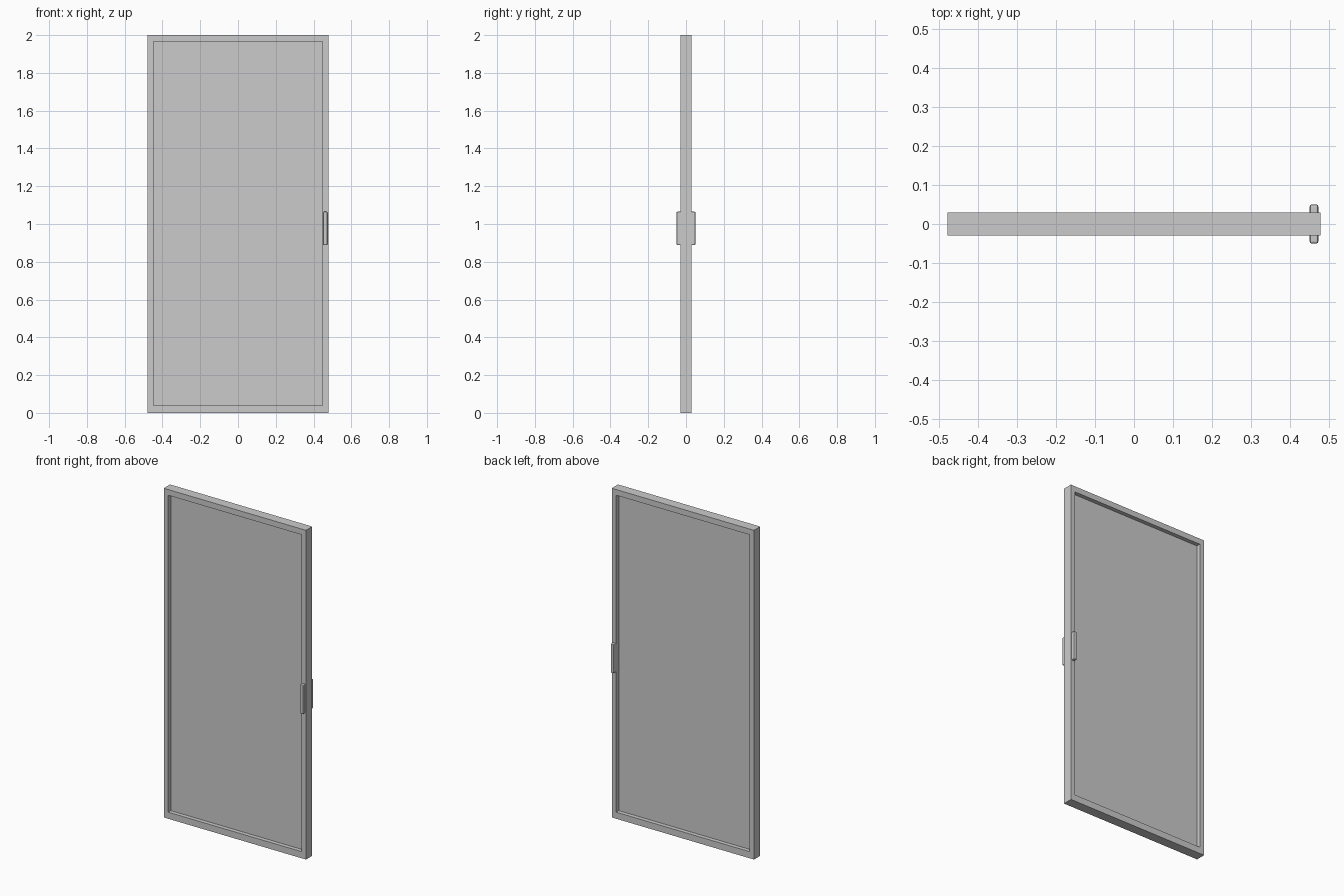
import bpy, bmesh
from mathutils import Vector

if "Cube" in bpy.data.objects:
    bpy.data.objects.remove(bpy.data.objects["Cube"])

W, H, T = 0.478, 2.0, 0.03          # half width, height, half thickness
IX, IZ0, IZ1 = 0.448, 0.04, 1.965   # frame opening


def finish(name, bm):
    bmesh.ops.recalc_face_normals(bm, faces=bm.faces)
    mesh = bpy.data.meshes.new(name)
    bm.to_mesh(mesh)
    bm.free()
    obj = bpy.data.objects.new(name, mesh)
    bpy.context.collection.objects.link(obj)
    return obj


def box(name, lo, hi, bevel=0):
    lo, hi = Vector(lo), Vector(hi)
    bm = bmesh.new()
    bmesh.ops.create_cube(bm, size=1)
    bmesh.ops.scale(bm, vec=hi - lo, verts=bm.verts)
    bmesh.ops.translate(bm, vec=(lo + hi) / 2, verts=bm.verts)
    if bevel:
        bmesh.ops.bevel(bm, geom=bm.edges[:], offset=bevel, segments=2,
                        profile=0.5, affect='EDGES')
    return finish(name, bm)


# door frame: rectangular section swept round the opening
bm = bmesh.new()
rings = []
for x, z0, z1, y in ((W, 0, H, -T), (IX, IZ0, IZ1, -T),
                     (IX, IZ0, IZ1, T), (W, 0, H, T)):
    rings.append([bm.verts.new((px, y, pz)) for px, pz in
                  ((-x, z0), (x, z0), (x, z1), (-x, z1))])
for i in range(4):
    a, b = rings[i], rings[(i + 1) % 4]
    for j in range(4):
        k = (j + 1) % 4
        bm.faces.new((a[j], a[k], b[k], b[j]))
finish("door_frame", bm)

# thin panel filling the opening
box("door_panel", (-IX, -0.005, IZ0), (IX, 0.005, IZ1))

# matching pull handles on both sides
for name, y0, y1 in (("front_handle", -0.05, -0.024), ("back_handle", 0.024, 0.05)):
    box(name, (0.451, y0, 0.888), (0.473, y1, 1.065), 0.005)
